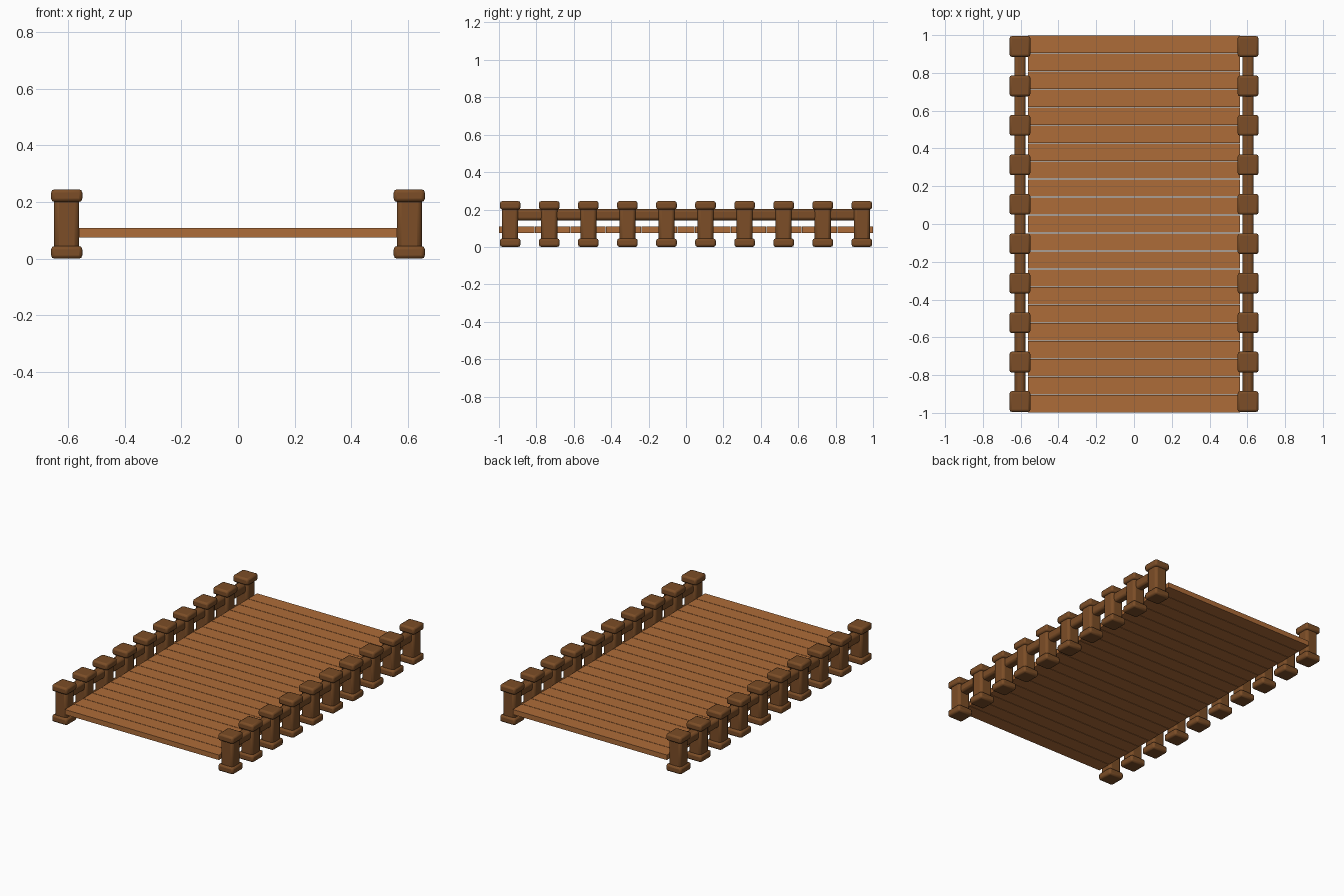
import bpy, math

if "Cube" in bpy.data.objects:
    bpy.data.objects.remove(bpy.data.objects["Cube"])

def material(name, color):
    m = bpy.data.materials.new(name)
    m.diffuse_color = color
    m.use_nodes = True
    m.node_tree.nodes["Principled BSDF"].inputs["Base Color"].default_value = m.diffuse_color
    return m

plank_mat = material("plank_wood", (0.42, 0.15, 0.04, 1))
post_mat = material("post_wood", (0.20, 0.075, 0.02, 1))

def box(name, size, loc, mat, bevel=0.0, segments=2):
    bpy.ops.mesh.primitive_cube_add(size=1, location=loc)
    o = bpy.context.object
    o.name = name
    o.scale = size
    bpy.ops.object.transform_apply(location=False, rotation=False, scale=True)
    o.data.materials.append(mat)
    if bevel:
        b = o.modifiers.new("bevel", 'BEVEL')
        b.width = bevel
        b.segments = segments
        bpy.ops.object.shade_smooth_by_angle(angle=math.radians(40))
    return o

# Deck planks with hairline gaps
N = 21
pitch = 2.0 / N
for i in range(N):
    y = -1 + pitch * (i + 0.5)
    box(f"plank_{i+1}", (1.12, pitch - 0.003, 0.033), (0, y, 0.0915), plank_mat)

for side, s in (("left", -1), ("right", 1)):
    x = s * 0.604
    # Posts with a base block and a cap block
    for i in range(10):
        y = -0.94 + i * 1.88 / 9
        box(f"{side}_post_{i+1}", (0.088, 0.086, 0.20), (x, y, 0.122), post_mat, 0.016)
        for part, z in (("base", 0.0225), ("cap", 0.2225)):
            box(f"{side}_{part}_{i+1}", (0.11, 0.11, 0.045), (x, y, z), post_mat, 0.012)
    # Rail joining the posts
    box(f"{side}_rail", (0.058, 1.88, 0.06), (x, 0, 0.172), post_mat, 0.015)
